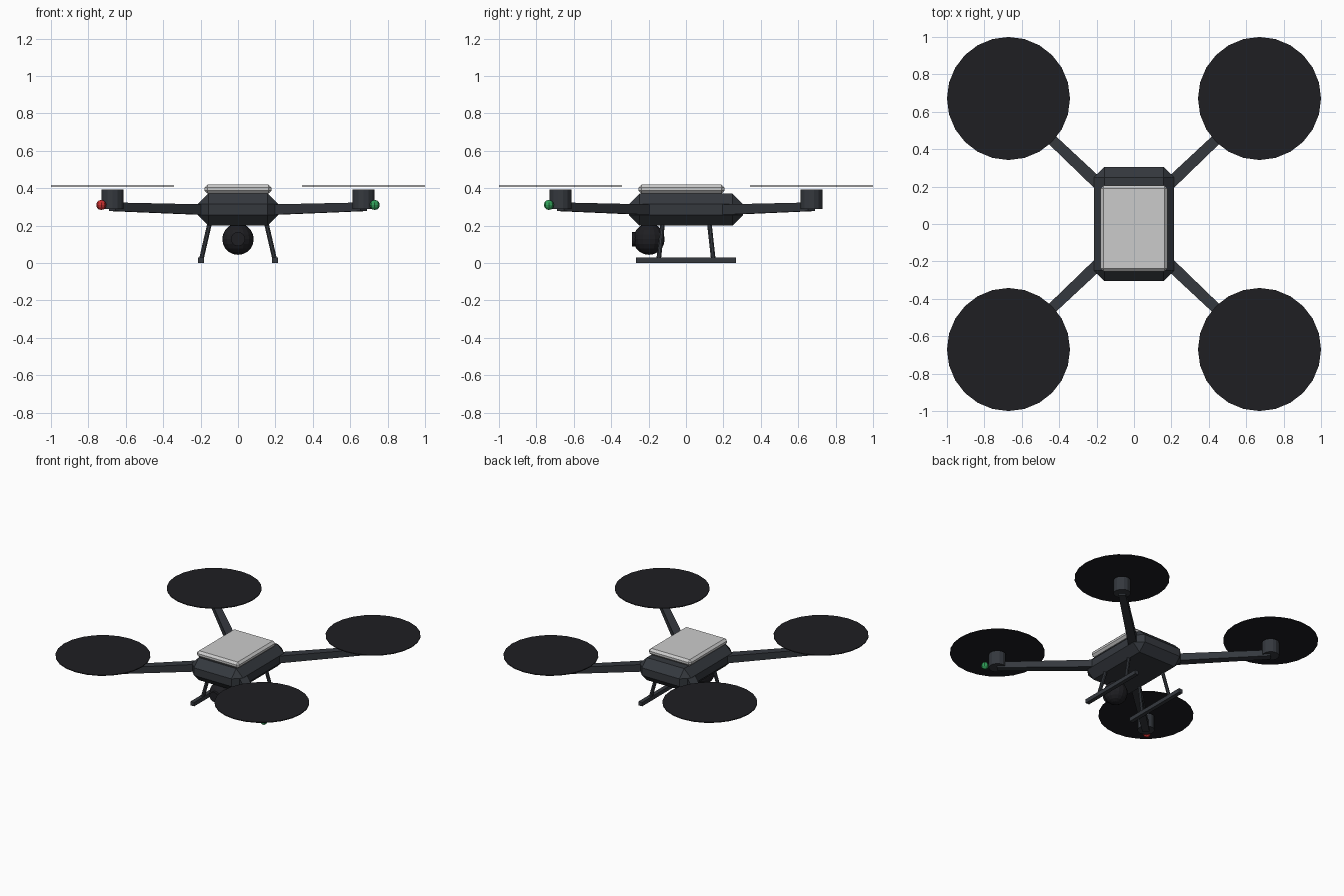
import bpy, bmesh
from math import radians
from mathutils import Vector, Matrix

if "Cube" in bpy.data.objects:
    bpy.data.objects.remove(bpy.data.objects["Cube"])


def material(name, rgb):
    m = bpy.data.materials.new(name)
    m.diffuse_color = (*rgb, 1)
    m.use_nodes = True
    m.node_tree.nodes["Principled BSDF"].inputs["Base Color"].default_value = m.diffuse_color
    return m


SHELL = material("dark_shell", (0.035, 0.040, 0.048))
BLACK = material("black", (0.013, 0.013, 0.016))
PALE = material("pale_grey", (0.60, 0.62, 0.63))
RED = material("red_light", (0.60, 0.03, 0.03))
GREEN = material("green_light", (0.03, 0.35, 0.10))


def finish(name, bm, mat):
    bmesh.ops.recalc_face_normals(bm, faces=bm.faces)
    me = bpy.data.meshes.new(name)
    bm.to_mesh(me)
    bm.free()
    me.materials.append(mat)
    ob = bpy.data.objects.new(name, me)
    bpy.context.collection.objects.link(ob)
    return ob


def box(name, center, size, bevel, mat):
    bm = bmesh.new()
    bmesh.ops.create_cube(bm, size=1,
                          matrix=Matrix.Translation(center) @ Matrix.Diagonal((*size, 1)))
    if bevel:
        bmesh.ops.bevel(bm, geom=bm.edges[:], offset=bevel, segments=1,
                        profile=0.5, affect='EDGES')
    return finish(name, bm, mat)


def rod(name, a, b, r1, r2, sides, mat):
    a, b = Vector(a), Vector(b)
    d = b - a
    turn = d.to_track_quat('Z', 'Y').to_matrix().to_4x4()
    bm = bmesh.new()
    bmesh.ops.create_cone(bm, cap_ends=True, segments=sides, radius1=r1, radius2=r2,
                          depth=d.length, matrix=Matrix.Translation((a + b) / 2) @ turn)
    return finish(name, bm, mat)


def ball(name, center, r, u, v, mat):
    bm = bmesh.new()
    bmesh.ops.create_uvsphere(bm, u_segments=u, v_segments=v, radius=r,
                              matrix=Matrix.Translation(center))
    return finish(name, bm, mat)


def arm(name, a, b, size_a, size_b, mat):
    # tapered square beam with its sides kept upright
    a, b = Vector(a), Vector(b)
    side = (b - a).cross(Vector((0, 0, 1))).normalized()
    up = side.cross(b - a).normalized()
    bm = bmesh.new()
    rings = []
    for p, (w, h) in ((a, size_a), (b, size_b)):
        rings.append([bm.verts.new(p + side * w / 2 * s + up * h / 2 * t)
                      for s, t in ((-1, -1), (1, -1), (1, 1), (-1, 1))])
    for i in range(4):
        j = (i + 1) % 4
        bm.faces.new((rings[0][i], rings[0][j], rings[1][j], rings[1][i]))
    bm.faces.new(rings[0])
    bm.faces.new(rings[1])
    return finish(name, bm, mat)


# body and battery cover
box("body", (0, 0, 0.286), (0.43, 0.61, 0.172), 0.057, SHELL)
box("battery_cover", (0, -0.024, 0.395), (0.358, 0.458, 0.048), 0.016, PALE)

# arms, motors and propeller discs
P = 0.671
for sx, lr in ((-1, "left"), (1, "right")):
    for sy, fb in ((-1, "front"), (1, "back")):
        tag = f"{fb}_{lr}"
        x, y = sx * P, sy * P
        arm("arm_" + tag, (sx * 0.16, sy * 0.186, 0.285), (x, y, 0.301),
            (0.064, 0.056), (0.050, 0.046), SHELL)
        rod("motor_" + tag, (x, y, 0.29), (x, y, 0.394), 0.06, 0.06, 14, SHELL)
        rod("propeller_disc_" + tag, (x, y, 0.409), (x, y, 0.415), 0.329, 0.329, 24, BLACK)

        # landing gear strut
        rod("strut_" + tag, (sx * 0.15, sy * 0.124, 0.22), (sx * 0.196, sy * 0.146, 0.02),
            0.013, 0.013, 8, SHELL)
    box("skid_" + lr, (sx * 0.198, 0, 0.015), (0.03, 0.534, 0.03), 0, SHELL)
    # navigation light
    ball("light_" + lr, (sx * 0.731, -0.733, 0.311), 0.027, 8, 6, GREEN if sx > 0 else RED)

# camera
ball("camera_ball", (0, -0.198, 0.128), 0.084, 16, 10, BLACK)
rod("camera_lens", (0, -0.22, 0.128), (0, -0.29, 0.128), 0.038, 0.038, 14, BLACK)
